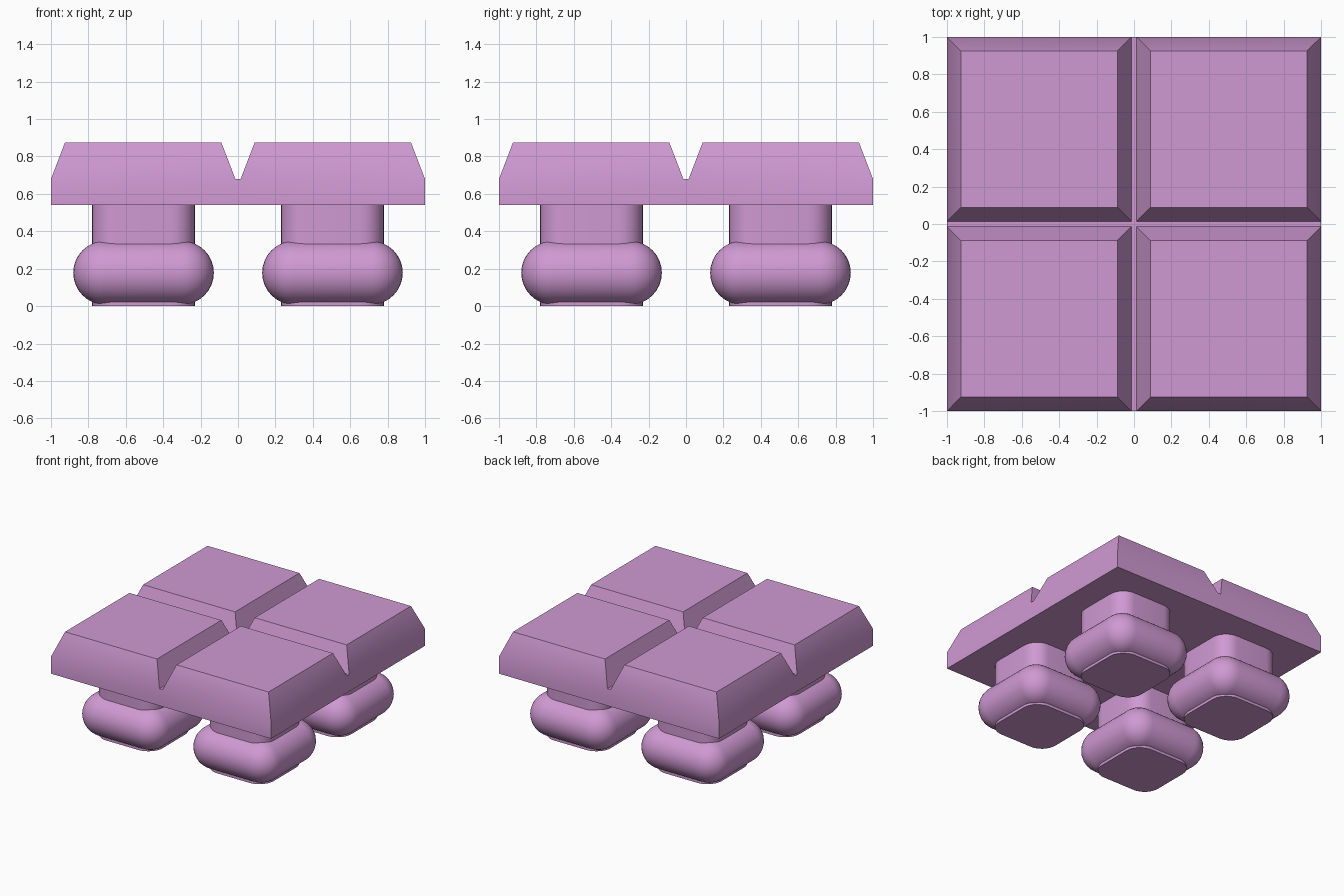
import bpy, bmesh, math

if "Cube" in bpy.data.objects:
    bpy.data.objects.remove(bpy.data.objects["Cube"])

mat = bpy.data.materials.new("orchid pink")
mat.diffuse_color = (0.63, 0.32, 0.65, 1)
mat.use_nodes = True
mat.node_tree.nodes["Principled BSDF"].inputs["Base Color"].default_value = mat.diffuse_color


def finish(name, bm):
    bmesh.ops.recalc_face_normals(bm, faces=bm.faces)
    me = bpy.data.meshes.new(name)
    bm.to_mesh(me)
    bm.free()
    ob = bpy.data.objects.new(name, me)
    bpy.context.collection.objects.link(ob)
    me.materials.append(mat)
    bpy.ops.object.select_all(action='DESELECT')
    ob.select_set(True)
    bpy.context.view_layer.objects.active = ob
    bpy.ops.object.shade_smooth_by_angle(angle=math.radians(30))
    return ob


def rounded_square(core, r, z, cx, cy, seg=8):
    """Outline of a square of half size core, grown by radius r."""
    pts = []
    for q, (sx, sy) in enumerate(((1, 1), (-1, 1), (-1, -1), (1, -1))):
        for i in range(seg + 1):
            a = math.pi / 2 * (q + i / seg)
            pts.append((cx + sx * core + r * math.cos(a),
                        cy + sy * core + r * math.sin(a), z))
    return pts


def loft(name, outlines):
    bm = bmesh.new()
    rings = [[bm.verts.new(p) for p in o] for o in outlines]
    n = len(rings[0])
    for a, b in zip(rings, rings[1:]):
        for i in range(n):
            j = (i + 1) % n
            bm.faces.new((a[i], a[j], b[j], b[i]))
    bm.faces.new(rings[0][::-1])
    bm.faces.new(rings[-1])
    return finish(name, bm)


# Slab: grid of cells, the four large ones drawn up into bevelled pads
LOW, MID, TOP, GAP = 0.54, 0.68, 0.875, 0.014
bm = bmesh.new()
cuts = (-1, -GAP, GAP, 1)
grid = [[bm.verts.new((x, y, MID)) for y in cuts] for x in cuts]
for i in range(3):
    for j in range(3):
        base = [grid[i][j], grid[i + 1][j], grid[i + 1][j + 1], grid[i][j + 1]]
        if i == 1 or j == 1:
            bm.faces.new(base)      # groove floor
            continue
        cx = sum(v.co.x for v in base) / 4
        cy = sum(v.co.y for v in base) / 4
        k = 0.418 / (0.5 - GAP / 2)
        top = [bm.verts.new((cx + (v.co.x - cx) * k, cy + (v.co.y - cy) * k, TOP))
               for v in base]
        for a in range(4):
            b = (a + 1) % 4
            bm.faces.new((base[a], base[b], top[b], top[a]))
        bm.faces.new(top)
# Slab walls and underside
rim = [e for e in bm.edges if len(e.link_faces) == 1]
new = bmesh.ops.extrude_edge_only(bm, edges=rim)["geom"]
for v in new:
    if isinstance(v, bmesh.types.BMVert):
        v.co.z = LOW
bmesh.ops.holes_fill(bm, edges=[e for e in bm.edges if len(e.link_faces) == 1], sides=0)
finish("slab", bm)

# Four feet: a rounded post through a pillow-shaped collar
C, R, ZC = 0.505, 0.17, 0.178
for sx, side in ((-1, "left"), (1, "right")):
    for sy, end in ((-1, "front"), (1, "back")):
        x, y = sx * C, sy * C
        loft(f"{end}_{side}_post",
             [rounded_square(0.145, 0.13, z, x, y) for z in (0, LOW + 0.01)])
        outlines = []
        for i in range(17):
            a = math.pi * (i / 16 - 0.5)
            outlines.append(rounded_square(0.206, max(R * math.cos(a), 0.002),
                                           ZC + R * math.sin(a), x, y))
        loft(f"{end}_{side}_collar", outlines)
